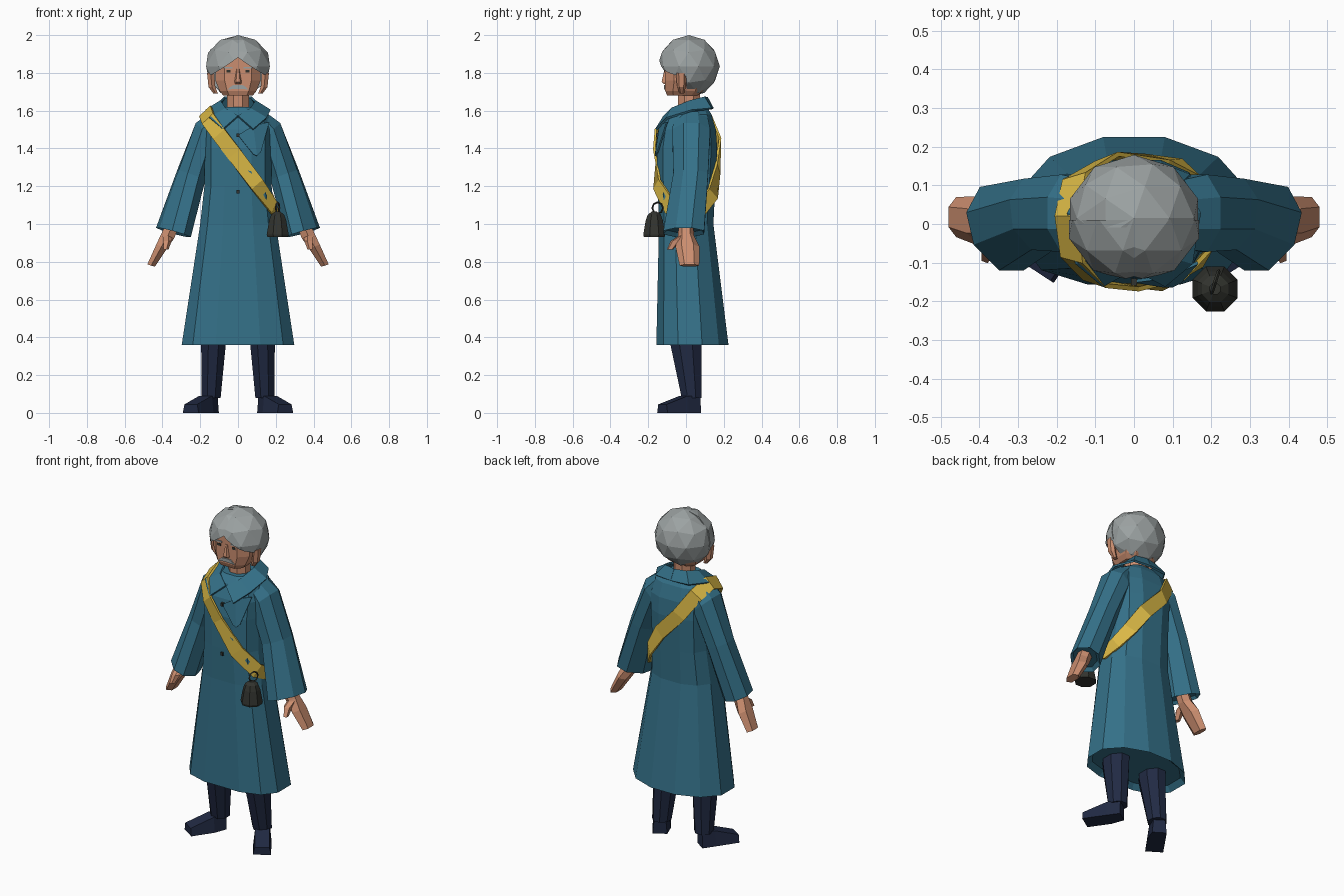
import bpy, bmesh, math
from mathutils import Vector as V

if "Cube" in bpy.data.objects:
    bpy.data.objects.remove(bpy.data.objects["Cube"])


def material(name, rgb):
    m = bpy.data.materials.new(name)
    m.diffuse_color = (*rgb, 1)
    m.use_nodes = True
    m.node_tree.nodes["Principled BSDF"].inputs["Base Color"].default_value = m.diffuse_color
    return m


TEAL = material("teal cloth", (0.035, 0.165, 0.25))
YELLOW = material("yellow cloth", (0.7, 0.48, 0.06))
GREY = material("grey hair", (0.33, 0.36, 0.36))
SKIN = material("skin", (0.6, 0.27, 0.16))
NAVY = material("navy", (0.015, 0.023, 0.056))
DARK = material("dark metal", (0.032, 0.034, 0.028))


def finish(name, bm, mat, mirror=False, thick=0):
    bmesh.ops.recalc_face_normals(bm, faces=bm.faces)
    me = bpy.data.meshes.new(name)
    bm.to_mesh(me)
    bm.free()
    me.materials.append(mat)
    ob = bpy.data.objects.new(name, me)
    bpy.context.collection.objects.link(ob)
    if thick:
        s = ob.modifiers.new("thickness", 'SOLIDIFY')
        s.thickness = thick
        s.offset = 0
    if mirror:
        ob.modifiers.new("mirror", 'MIRROR')
    return ob


def loft(name, rings, mat, mirror=False, thick=0, closed=True, caps=True):
    """Skin a list of equally long point rings."""
    bm = bmesh.new()
    rows = [[bm.verts.new(p) for p in r] for r in rings]
    n = len(rows[0])
    for a, b in zip(rows, rows[1:]):
        for i in range(n if closed else n - 1):
            j = (i + 1) % n
            bm.faces.new((a[i], a[j], b[j], b[i]))
    if caps and closed:
        bm.faces.new(rows[0])
        bm.faces.new(rows[-1])
    return finish(name, bm, mat, mirror, thick)


def ring(c, rx, ry, tilt=0, n=8, p=1.0, back=None, lean=0):
    """Flat-sided superellipse tilted about y; back = exponent for the rear half."""
    u, v, out = V((math.cos(tilt), 0, math.sin(tilt))), V((lean, ry, 0)), []
    for k in range(n):
        a = 2 * math.pi * (k + 0.5) / n
        q = back if back and math.sin(a) > 0 else p
        s = math.cos(math.pi / n) ** q
        x, y = [math.copysign(abs(t) ** q, t) / s for t in (math.cos(a), math.sin(a))]
        out.append(V(c) + u * rx * x + v * y)
    return out


def span(z, rx, y0, y1, n=12, p=0.7, back=None):
    return ring((0, (y0 + y1) / 2, z), rx, (y1 - y0) / 2, 0, n, p, back)


def box(name, c, size, mat, mirror=False):
    bm = bmesh.new()
    bmesh.ops.create_cube(bm, size=1)
    for v in bm.verts:
        v.co = V([c[i] + v.co[i] * size[i] for i in range(3)])
    return finish(name, bm, mat, mirror)


# Long coat body, recessed below, with a rounder back
loft("coat", [span(z, rx, y0, y1, back=b) for z, rx, y0, y1, b in
              ((0.39, 0.27, -0.13, 0.195, 1), (0.36, 0.298, -0.157, 0.225, 1),
               (1.0, 0.2, -0.143, 0.145, 0.85), (1.2, 0.178, -0.15, 0.155, 0.75),
               (1.4, 0.178, -0.154, 0.165, 0.7), (1.5, 0.18, -0.138, 0.158, 0.7),
               (1.58, 0.16, -0.105, 0.135, 0.7), (1.62, 0.09, -0.07, 0.11, 0.7))], TEAL)
for z in (1.17, 1.47):
    box("button", (0, -0.15, z), (0.016, 0.018, 0.018), DARK)

# Sleeves
loft("sleeves", [ring((0.12, 0.025, 1.55), 0.05, 0.09, 1.1),
                 ring((0.165, 0.028, 1.48), 0.08, 0.1, 0.75),
                 ring((0.247, 0.025, 1.26), 0.075, 0.092, 0.35, lean=0.01),
                 ring((0.342, -0.012, 0.955), 0.086, 0.108, 0.29, p=1.08, lean=0.025),
                 ring((0.342, -0.012, 0.975), 0.07, 0.09, 0.29, p=1.08, lean=0.025)], TEAL, True)

# Fold-down collar, and the flap where the coat overlaps
loft("collar", [[(0, -0.115, 1.57), (0.065, -0.075, 1.61), (0.09, 0.02, 1.65),
                 (0.07, 0.095, 1.67), (0, 0.11, 1.67)],
                [(0.08, -0.158, 1.5), (0.15, -0.1, 1.56), (0.17, 0.03, 1.6),
                 (0.11, 0.132, 1.61), (0, 0.142, 1.61)]], TEAL, True, 0.012, closed=False)
loft("coat_flap", [[(0.0, -0.148, 1.47), (0.08, -0.138, 1.52), (0.165, -0.1, 1.54)],
                   [(0.08, -0.161, 1.37), (0.1, -0.16, 1.36), (0.12, -0.15, 1.38)]],
     TEAL, thick=0.008, closed=False)

# Shoulder sash looping around the body
path = [V(p) for p in (
    (0.208, 0, 1.05), (0.187, -0.085, 1.09), (0.1, -0.154, 1.21), (-0.02, -0.161, 1.37),
    (-0.1, -0.15, 1.475), (-0.158, -0.09, 1.555), (-0.172, 0.02, 1.595), (-0.152, 0.12, 1.555),
    (-0.07, 0.169, 1.43), (0.06, 0.168, 1.29), (0.145, 0.142, 1.16), (0.193, 0.075, 1.08))]
edges = ([], [])
for i, q in enumerate(path):
    t = path[(i + 1) % len(path)] - path[i - 1]
    w = t.cross(q - V((0.02, 0.01, min(q.z, 1.4)))).normalized() * 0.041
    edges[0].append(q + w)
    edges[1].append(q - w)
loft("sash", edges, YELLOW, thick=0.012, caps=False)

# Hand bell hanging from the sash
loft("bell", [ring((0.21, -0.168, z), r, r) for z, r in
              ((0.932, 0.055), (0.945, 0.058), (1.02, 0.045), (1.05, 0.034), (1.065, 0.014))], DARK)
bpy.ops.mesh.primitive_torus_add(major_segments=8, minor_segments=4, major_radius=0.03,
                                 minor_radius=0.005, location=(0.21, -0.15, 1.085),
                                 rotation=(math.pi / 2, 0, math.pi / 2.5))
bpy.context.object.name = "bell_loop"
bpy.context.object.data.materials.append(DARK)

# Hands and thumbs
loft("hands", [ring((0.35, 0, 0.99), 0.035, 0.035, 0.4, 6),
               ring((0.37, 0, 0.94), 0.036, 0.036, 0.4, 6),
               ring((0.405, 0.008, 0.88), 0.03, 0.055, 0.4, 6),
               ring((0.46, 0.018, 0.78), 0.021, 0.045, 0.3, 6)], SKIN, True)
loft("thumbs", [ring((0.378, -0.01, 0.94), 0.022, 0.022, 0, 5),
                ring((0.375, -0.055, 0.91), 0.02, 0.022, 0, 5),
                ring((0.383, -0.085, 0.865), 0.012, 0.014, 0, 5)], SKIN, True)

# Trouser legs and turned-out boots
loft("legs", [ring((0.13, 0, 0.5), 0.065, 0.085), ring((0.13, 0, 0.36), 0.065, 0.082),
              ring((0.142, 0.03, 0.08), 0.05, 0.053)], NAVY, True)
side = V((0.84, 0.55, 0))
foot = []
for x, y, w, h in ((0.135, 0.058, 0.04, 0.09), (0.172, -0.012, 0.05, 0.09), (0.25, -0.125, 0.05, 0.045)):
    c, s, up = V((x, y, 0)), side * w, V((0, 0, h))
    foot.append([c - s, c + s, c + s * 0.8 + up, c - s * 0.8 + up])
loft("boots", foot, NAVY, True)

# Neck, head and ears
loft("neck", [ring((0, 0.015, z), 0.058, 0.058) for z in (1.54, 1.72)], SKIN)
loft("head", [span(z, rx, y0, y1, 8, 0.6) for z, rx, y0, y1 in
              ((1.68, 0.078, -0.1, 0.06), (1.705, 0.098, -0.11, 0.09),
               (1.76, 0.12, -0.11, 0.12), (1.9, 0.12, -0.11, 0.12))], SKIN)
loft("ears", [ring((0.118, -0.022, 1.69), 0.012, 0.01, 0, 6),
              ring((0.138, -0.024, 1.725), 0.018, 0.02, 0, 6),
              ring((0.145, -0.024, 1.8), 0.019, 0.026, 0, 6)], SKIN, True)

# Face details
loft("nose", [[(-w, -0.105, z), (w, -0.105, z), (w * 0.5, y, z), (-w * 0.5, y, z)] for w, y, z in
              ((0.02, -0.118, 1.742), (0.021, -0.129, 1.752), (0.01, -0.114, 1.82))], SKIN)
box("eyes", (0.05, -0.109, 1.808), (0.022, 0.008, 0.014), DARK, True)
box("eyebrows", (0.052, -0.11, 1.828), (0.045, 0.009, 0.008), GREY, True)
loft("moustache", [[(0, y, 1.737), (0.03, y, 1.734), (0.056, y, 1.712), (0, y, 1.716)]
                   for y in (-0.117, -0.108)], GREY, True)


# Hair: full back half and a parted fringe, both sliced from a faceted ball
def hair(name, planes, mirror=False, puff=1.0):
    bm = bmesh.new()
    bmesh.ops.create_icosphere(bm, subdivisions=2, radius=1)
    for v in bm.verts:
        v.co = V((v.co.x * 0.174 * puff, 0.015 + v.co.y * 0.164 * puff, 1.835 + v.co.z * 0.165))
    for co, no in planes:
        bmesh.ops.bisect_plane(bm, geom=bm.verts[:] + bm.edges[:] + bm.faces[:],
                               plane_co=co, plane_no=no, clear_inner=True)
        bmesh.ops.holes_fill(bm, edges=[e for e in bm.edges if e.is_boundary], sides=0)
    bmesh.ops.delete(bm, geom=[f for f in bm.faces if mirror and
                               all(abs(v.co.x) < 1e-4 for v in f.verts)], context='FACES')
    finish(name, bm, GREY, mirror)


hair("hair_back", [((0, 0, 1.8), (0, 1, 0.05))])
hair("hair_fringe", [((0, 0.01, 1.8), (0, -1, 0)), ((0, 0, 1.8), (1, 0, 0)),
                     ((0, -0.1, 1.885), (0.7, -0.1, 1))], True, 1.02)
